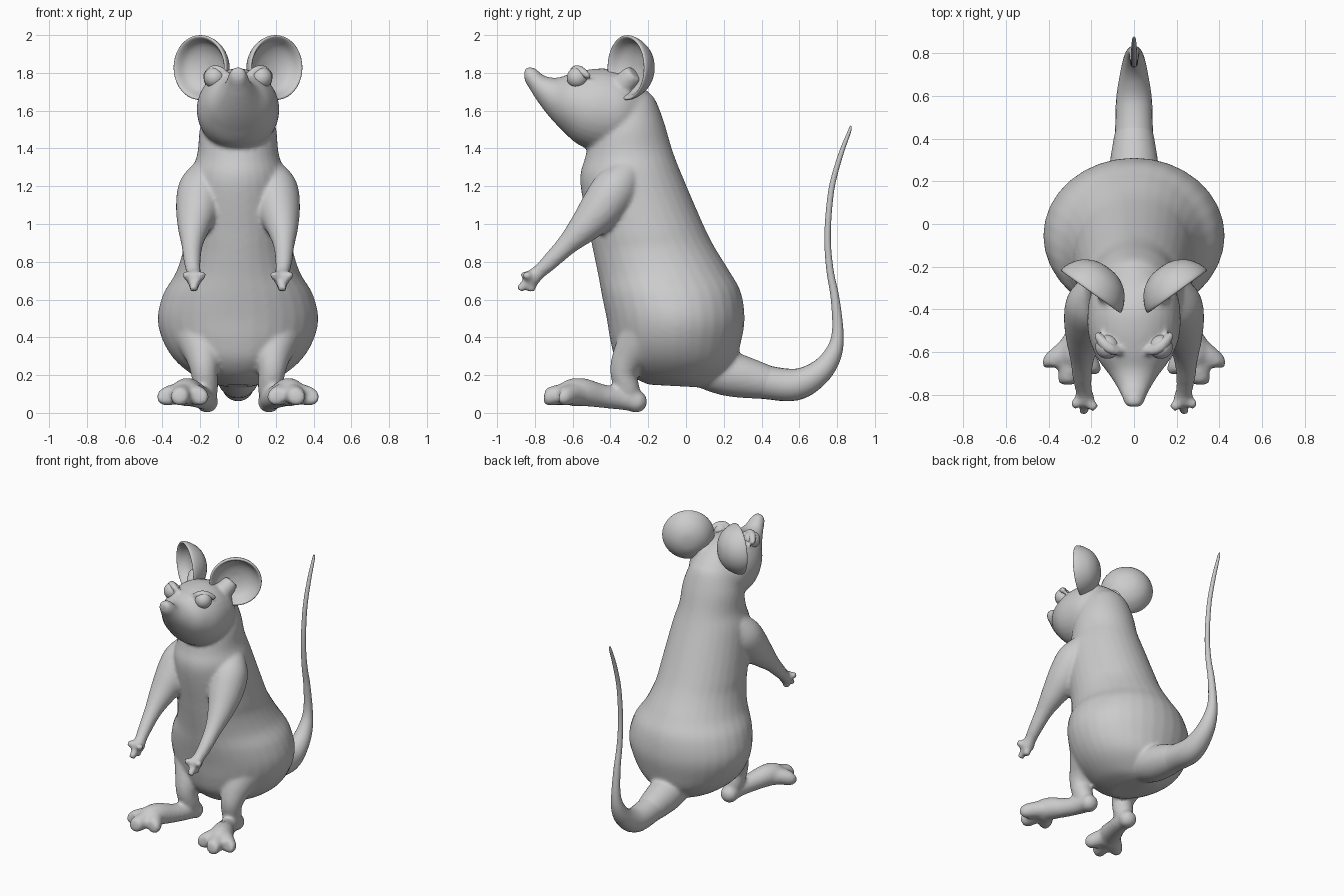
import bpy, bmesh, math
from mathutils import Vector, Matrix

X = Vector((1, 0, 0))


def spline(rows, n=6):
    """Catmull-Rom interpolation through rows of numbers."""
    out = []
    for i in range(len(rows) - 1):
        a, b, c, d = rows[max(i - 1, 0)], rows[i], rows[i + 1], rows[min(i + 2, len(rows) - 1)]
        for k in range(n):
            t = k / n
            out.append([0.5 * (2 * q + (r - p) * t + (2 * p - 5 * q + 4 * r - s) * t * t
                               + (3 * q - p - 3 * r + s) * t ** 3) for p, q, r, s in zip(a, b, c, d)])
    return out + [list(rows[-1])]


def skin(bm, rings, sides=32):
    """Closed surface over rings given as (centre, u, v)."""
    prev = None
    for i, (c, u, v) in enumerate(rings):
        cur = []
        for k in range(sides):
            a = 2 * math.pi * k / sides
            cur.append(bm.verts.new(c + u * math.cos(a) + v * math.sin(a)))
        if prev:
            for k in range(sides):
                j = (k + 1) % sides
                bm.faces.new((prev[k], prev[j], cur[j], cur[k]))
        if i in (0, len(rings) - 1):
            bm.faces.new(cur)
        prev = cur


def loft(bm, rows):
    """Rows: (y, z) of one side, (y, z) of the opposite side, half width."""
    rings = []
    for y1, z1, y2, z2, w in spline(rows):
        a, b = Vector((0, y1, z1)), Vector((0, y2, z2))
        rings.append(((a + b) / 2, X * w, (a - b) / 2))
    skin(bm, rings)


def tube(bm, rows, side=1, sides=24):
    """Rows: x, y, z, radius; side mirrors x."""
    pts = spline([(x * side, y, z, r) for x, y, z, r in rows])
    rings = []
    for i, p in enumerate(pts):
        t = (Vector(pts[min(i + 1, len(pts) - 1)][:3]) - Vector(pts[max(i - 1, 0)][:3])).normalized()
        v = t.cross(X).normalized()
        u = v.cross(t)
        rings.append((Vector(p[:3]), u * p[3], v * p[3]))
    skin(bm, rings, sides)


def ball(bm, loc, r, scale=(1, 1, 1)):
    m = Matrix.Translation(loc) @ Matrix.Diagonal((*scale, 1))
    bmesh.ops.create_uvsphere(bm, u_segments=24, v_segments=16, radius=r, matrix=m)


def finish(bm, name):
    bmesh.ops.recalc_face_normals(bm, faces=bm.faces)
    for f in bm.faces:
        f.smooth = True
    me = bpy.data.meshes.new(name)
    bm.to_mesh(me)
    bm.free()
    ob = bpy.data.objects.new(name, me)
    bpy.context.collection.objects.link(ob)
    return ob


bm = bmesh.new()
# torso: back point, front point, half width
loft(bm, [(-.23, 1.71, -.36, 1.72, .07), (-.17, 1.67, -.45, 1.62, .15), (-.12, 1.55, -.50, 1.48, .20),
          (-.075, 1.4, -.535, 1.35, .215), (-.03, 1.28, -.56, 1.22, .25), (.09, 1.0, -.51, .95, .28),
          (.15, .88, -.49, .85, .29), (.23, .75, -.465, .73, .33), (.29, .64, -.445, .62, .395),
          (.31, .50, -.42, .50, .425), (.29, .37, -.40, .38, .395), (.25, .25, -.37, .28, .32),
          (.15, .16, -.30, .20, .2), (.08, .135, -.2, .15, .08)])
# head: top point, bottom point, half width
loft(bm, [(-.857, 1.80, -.857, 1.775, .018), (-.845, 1.83, -.85, 1.75, .04), (-.80, 1.825, -.825, 1.71, .055),
          (-.75, 1.785, -.79, 1.655, .075), (-.68, 1.775, -.73, 1.575, .115), (-.60, 1.80, -.66, 1.50, .17),
          (-.50, 1.82, -.57, 1.42, .21), (-.40, 1.82, -.46, 1.385, .218), (-.30, 1.78, -.35, 1.4, .20),
          (-.20, 1.70, -.22, 1.45, .12)])
for s in (1, -1):
    # brow ridge
    tube(bm, [(.06, -.60, 1.795, .015), (.10, -.59, 1.815, .025), (.14, -.56, 1.81, .028), (.18, -.51, 1.78, .015)], s)
    # ear root
    tube(bm, [(.09, -.36, 1.70, .06), (.12, -.31, 1.76, .06), (.14, -.27, 1.80, .05)], s)
    # arm and palm
    tube(bm, [(.17, -.30, 1.28, .08), (.195, -.37, 1.19, .12), (.215, -.45, 1.08, .115), (.235, -.54, .98, .085),
              (.243, -.63, .89, .057), (.242, -.72, .80, .045), (.235, -.78, .745, .039),
              (.23, -.82, .71, .045), (.225, -.845, .69, .025)], s)
    # fingers
    for x, y, z in ((.178, -.865, .735), (.235, -.885, .65), (.29, -.85, .735), (.235, -.815, .64)):
        tube(bm, [(.23, -.815, .71, .028), ((x + .23) / 2, (y - .82) / 2, (z + .71) / 2, .027), (x, y, z, .02)], s, 16)
    # leg
    tube(bm, [(.2, -.2, .42, .15), (.185, -.29, .31, .10), (.18, -.33, .22, .072), (.17, -.31, .13, .065),
              (.165, -.28, .07, .05)], s)
    # foot
    ball(bm, (.165 * s, -.265, .06), .06)
    tube(bm, [(.165, -.26, .06, .055), (.18, -.35, .075, .058), (.215, -.45, .09, .063), (.26, -.55, .11, .074),
              (.285, -.62, .105, .07), (.295, -.67, .09, .04)], s)
    # toes
    for x, y in ((.385, -.65), (.31, -.73), (.2, -.68)):
        tube(bm, [(.265, -.54, .10, .055), ((x + .27) / 2, (y - .56) / 2, .10, .055), (x, y, .085, .048),
                  (x * 1.04 - .01, y - .022, .085, .028)], s)
# tail root blended into the rump
tube(bm, [(0, .05, .26, .11), (0, .18, .22, .12), (0, .28, .195, .115), (0, .42, .165, .092), (0, .5, .155, .07)])
body = finish(bm, "body")
rm = body.modifiers.new("fuse", 'REMESH')
rm.mode = 'VOXEL'
rm.voxel_size = .012
rm.use_smooth_shade = True
sm = body.modifiers.new("soften", 'SMOOTH')
sm.factor = .5
sm.iterations = 8

# tail
bm = bmesh.new()
tube(bm, [(0, .28, .195, .11), (0, .42, .163, .09), (0, .58, .15, .084), (0, .70, .21, .066), (0, .775, .305, .048),
          (0, .803, .42, .031), (0, .79, .6, .023), (0, .763, .75, .019), (0, .75, .9, .017), (0, .755, 1.05, .016),
          (0, .775, 1.21, .015), (0, .82, 1.37, .013), (0, .865, 1.49, .009), (0, .873, 1.52, .003)])
finish(bm, "tail")

# cupped ears: spun profile (radius, height along the opening axis)
profile = spline([(0, -.125), (.06, -.118), (.12, -.085), (.158, -.035), (.172, .005), (.164, .016), (.15, .002),
                  (.125, -.04), (.07, -.07), (0, -.08)], 3)
for s, side in ((1, "left"), (-1, "right")):
    bm = bmesh.new()
    vs = [bm.verts.new((max(r, 0), 0, h)) for r, h in profile]
    edges = [bm.edges.new(p) for p in zip(vs, vs[1:])]
    bmesh.ops.spin(bm, geom=vs + edges, cent=(0, 0, 0), axis=(0, 0, 1), angle=2 * math.pi, steps=40)
    bmesh.ops.remove_doubles(bm, verts=bm.verts, dist=.0005)
    rot = Vector((.58 * s, -.81, 0)).to_track_quat('Z', 'Y').to_matrix().to_4x4()
    bm.transform(Matrix.Translation((.195 * s, -.305, 1.828)) @ rot)
    finish(bm, side + "_ear")
    # eye
    bm = bmesh.new()
    ball(bm, (.125 * s, -.575, 1.775), .056)
    finish(bm, side + "_eye")
